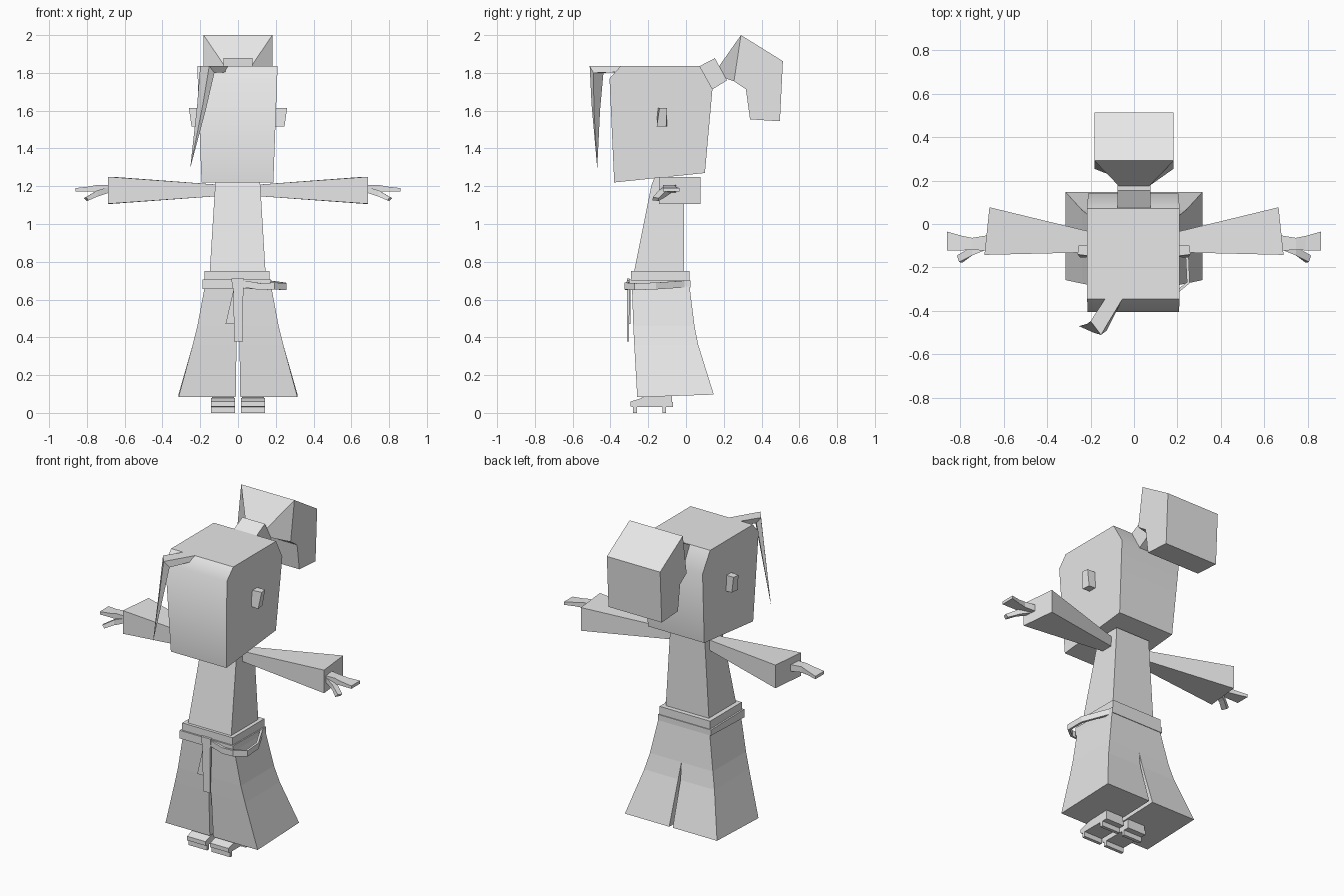
import bpy, bmesh, math
from mathutils import Vector

grey = bpy.data.materials.new("plain_grey")
grey.diffuse_color = (0.8, 0.8, 0.8, 1)


def loft(name, rings, side=1):
    """Skin a list of equal-length point rings and cap both ends; side=-1 mirrors in x."""
    bm = bmesh.new()
    rows = [[bm.verts.new((p[0] * side, p[1], p[2])) for p in r] for r in rings]
    n = len(rows[0])
    for a, b in zip(rows, rows[1:]):
        for i in range(n):
            j = (i + 1) % n
            bm.faces.new((a[i], a[j], b[j], b[i]))
    bm.faces.new(rows[0])
    bm.faces.new(rows[-1])
    bmesh.ops.remove_doubles(bm, verts=bm.verts, dist=0.0005)
    bmesh.ops.recalc_face_normals(bm, faces=bm.faces)
    me = bpy.data.meshes.new(name)
    bm.to_mesh(me)
    bm.free()
    me.materials.append(grey)
    ob = bpy.data.objects.new(name, me)
    bpy.context.collection.objects.link(ob)
    return ob


def rect_z(x0, x1, y0, y1, z, zb=None):
    """Horizontal rectangle ring; zb is the height of its back edge."""
    zb = z if zb is None else zb
    return [(x0, y0, z), (x1, y0, z), (x1, y1, zb), (x0, y1, zb)]


def rect_x(x, y0, y1, z0, z1):
    return [(x, y0, z0), (x, y1, z0), (x, y1, z1), (x, y0, z1)]


def box(name, x0, x1, y0, y1, z0, z1, side=1):
    return loft(name, [rect_z(x0, x1, y0, y1, z0), rect_z(x0, x1, y0, y1, z1)], side)


def strap(top, bottom, w):
    """Ring across x from a (y, z) top point and bottom point."""
    return [(-w, *top), (w, *top), (w, *bottom), (-w, *bottom)]


# Head: chamfered side profile, slightly narrower at the chin
profile = [(-0.38, 1.22), (0.10, 1.27), (0.14, 1.715), (0.072, 1.837), (-0.345, 1.837), (-0.405, 1.77)]
half = lambda z: 0.19 + 0.022 * (z - 1.22) / 0.6
head = loft("head", [[(s * half(z) - 0.003, y, z) for y, z in profile] for s in (-1, 1)])
bpy.context.view_layer.objects.active = head
head.select_set(True)
bpy.ops.object.shade_smooth_by_angle(angle=math.radians(45))
head.select_set(False)

# Ponytail: tie block, then flared hair bending downward
loft("hair_tie", [strap((0.065, 1.832), (0.138, 1.712), 0.077),
                  strap((0.153, 1.878), (0.217, 1.76), 0.077)])
loft("ponytail", [strap((0.175, 1.835), (0.21, 1.77), 0.07),
                  strap((0.291, 2.0), (0.254, 1.756), 0.182),
                  strap((0.513, 1.862), (0.317, 1.713), 0.182),
                  strap((0.497, 1.544), (0.339, 1.554), 0.182)])

# Front lock: flat root reaching forward, then a long spike
bend = [(-0.152, -0.51, 1.837), (-0.20, -0.447, 1.837), (-0.175, -0.437, 1.80), (-0.125, -0.49, 1.80)]
loft("front_lock", [[(-0.05, -0.34, 1.837), (-0.13, -0.34, 1.837),
                     (-0.13, -0.34, 1.805), (-0.05, -0.34, 1.805)], bend])
tip = Vector((-0.253, -0.47, 1.295))
mid = [Vector(p).lerp(tip, 0.38) + Vector((0.004, -0.005, 0)) for p in bend]
loft("front_lock_spike", [bend, mid, [tip] * 4])

# Torso
loft("torso", [rect_z(-0.15, 0.146, -0.276, -0.01, 0.74),
               rect_z(-0.121, 0.118, -0.183, -0.012, 1.205),
               rect_z(-0.119, 0.116, -0.165, -0.012, 1.25)])

for s, side in ((-1, "left"), (1, "right")):
    # Ear
    loft(side + "_ear", [[(0.18, -0.15, 1.515), (0.18, -0.1, 1.515), (0.18, -0.1, 1.615), (0.18, -0.15, 1.615)],
                         [(0.246, -0.155, 1.515), (0.24, -0.105, 1.515), (0.255, -0.1, 1.615), (0.26, -0.14, 1.615)]], s)
    # Flared sleeve
    loft(side + "_sleeve", [rect_x(0.10, -0.128, -0.06, 1.148, 1.208),
                            [(0.688, -0.142, 1.107), (0.665, 0.077, 1.107),
                             (0.665, 0.077, 1.25), (0.688, -0.142, 1.25)]], s)
    # Hand and thumb
    loft(side + "_hand", [rect_x(0.66, -0.122, -0.05, 1.165, 1.207),
                          rect_x(0.745, -0.12, -0.064, 1.172, 1.207),
                          rect_x(0.79, -0.121, -0.055, 1.173, 1.198),
                          rect_x(0.86, -0.121, -0.035, 1.172, 1.19)], s)
    loft(side + "_thumb", [rect_x(0.685, -0.12, -0.08, 1.165, 1.195),
                           rect_x(0.745, -0.145, -0.105, 1.145, 1.178),
                           [(0.79, -0.178, 1.125), (0.80, -0.145, 1.122),
                            (0.815, -0.145, 1.137), (0.805, -0.175, 1.142)]], s)
    # Wide trouser leg, parted below the hip
    loft(side + "_trouser_leg", [rect_z(0.012, 0.315, -0.258, 0.147, 0.083, 0.097),
                                 rect_z(0.008, 0.24, -0.274, 0.065, 0.36),
                                 rect_z(0.0, 0.215, -0.279, 0.045, 0.46),
                                 rect_z(0.0, 0.17, -0.287, 0.015, 0.70)], s)
    # Foot on a wooden sandal with two teeth
    foot = [(-0.235, 0.055), (-0.075, 0.055), (-0.075, 0.1), (-0.235, 0.082)]
    loft(side + "_foot", [[(x, y, z) for y, z in foot] for x in (0.02, 0.138)], s)
    sole = [(-0.275, 0.03), (-0.07, 0.03), (-0.07, 0.058), (-0.235, 0.078), (-0.295, 0.06), (-0.295, 0.035)]
    loft(side + "_sandal", [[(x, y, z) for y, z in sole] for x in (0.016, 0.142)], s)
    for part, y in (("front", -0.28), ("back", -0.125)):
        box(f"{side}_sandal_{part}_tooth", 0.016, 0.142, y, y + 0.02, 0, 0.032, s)

# Waistband and sash
box("waistband", -0.177, 0.168, -0.292, 0.018, 0.695, 0.75)
loft("sash", [rect_z(-0.187, 0.176, -0.302, 0.023, 0.655, 0.665),
              rect_z(-0.187, 0.176, -0.302, 0.023, 0.705, 0.70)])

# Loose sash loop swinging around the right hip
path = [(0.02, -0.30, 0.685), (0.12, -0.315, 0.668), (0.19, -0.318, 0.672),
        (0.25, -0.27, 0.668), (0.245, -0.16, 0.672), (0.17, -0.01, 0.682)]
loop = []
for i, p in enumerate(path):
    t = Vector(path[min(i + 1, 5)]) - Vector(path[max(i - 1, 0)])
    out = Vector((t.y, -t.x, 0)).normalized() * 0.007
    up, p = Vector((0, 0, 0.018)), Vector(p)
    loop.append([p - out - up, p + out - up, p + out + up, p - out + up])
loft("sash_loop", loop)

# Hanging sash ends
loft("long_sash_end", [rect_z(-0.036, 0.032, -0.312, -0.298, 0.712),
                       rect_z(-0.025, 0.028, -0.312, -0.298, 0.645),
                       rect_z(-0.02, 0.026, -0.313, -0.303, 0.378)])
loft("short_sash_end", [rect_z(-0.022, 0.01, -0.304, -0.294, 0.66),
                        rect_z(-0.066, -0.018, -0.304, -0.294, 0.47)])
